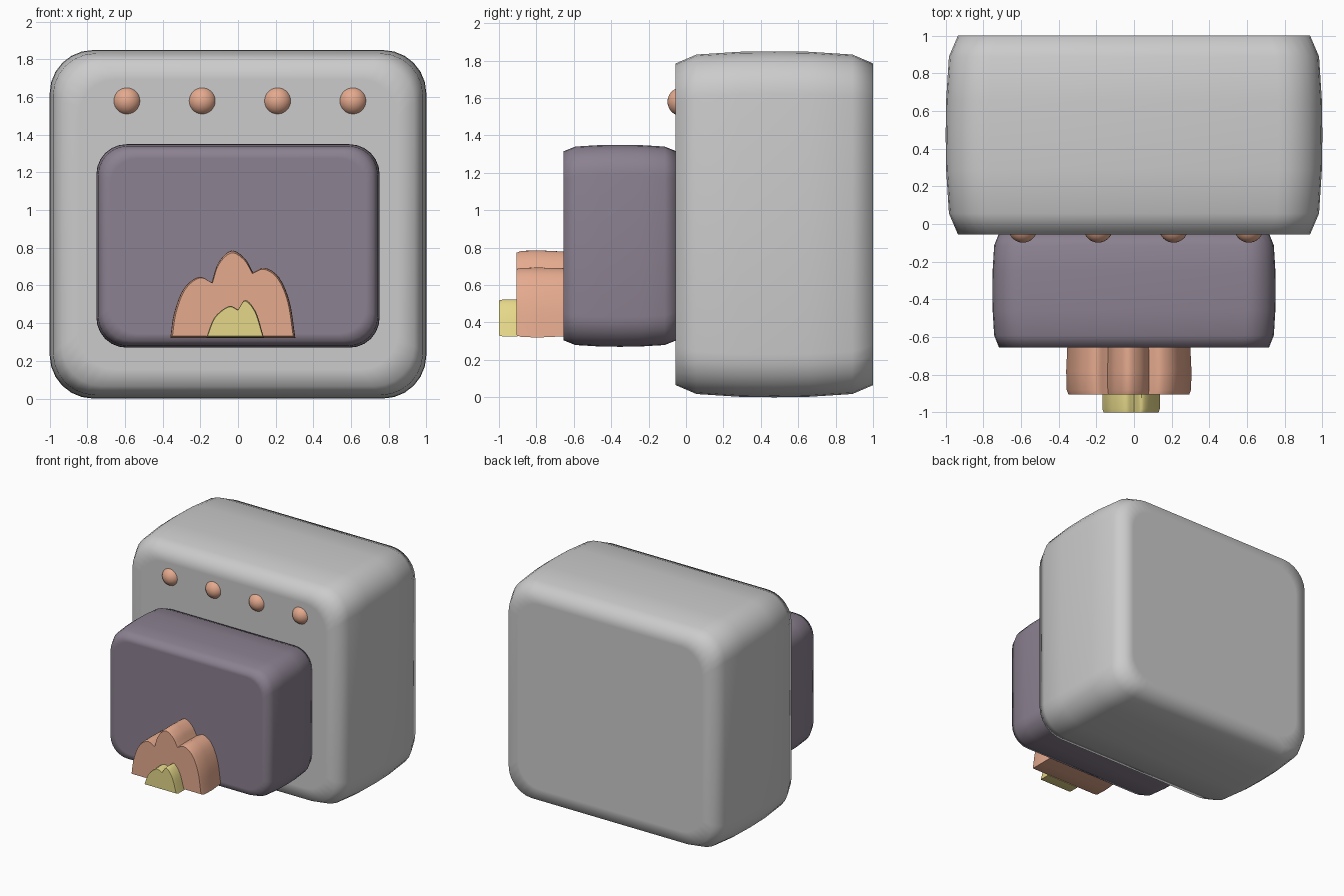
import bpy, bmesh, math
from mathutils import Vector

if "Cube" in bpy.data.objects:
    bpy.data.objects.remove(bpy.data.objects["Cube"])


def material(name, rgb):
    m = bpy.data.materials.new(name)
    m.diffuse_color = (*rgb, 1)
    m.use_nodes = True
    m.node_tree.nodes["Principled BSDF"].inputs["Base Color"].default_value = m.diffuse_color
    return m


PURPLE = material("dark_glass", (0.26, 0.22, 0.28))
PEACH = material("peach", (0.78, 0.40, 0.27))
YELLOW = material("yellow", (0.78, 0.68, 0.25))


def rounded_rect(hx, hz, r, seg=6):
    pts = []
    for k, (sx, sz) in enumerate([(1, 1), (-1, 1), (-1, -1), (1, -1)]):
        for i in range(seg + 1):
            a = math.pi / 2 * (k + i / seg)
            pts.append((sx * (hx - r) + r * math.cos(a),
                        sz * (hz - r) + r * math.sin(a)))
    return pts


def humps(lobes, steps=5):
    """Smooth curve through each lobe; lobes meet in sharp valleys."""
    out = []
    for lobe in lobes:
        p = [Vector(q) for q in lobe]
        p = [2 * p[0] - p[1]] + p + [2 * p[-1] - p[-2]]
        for a, b, c, d in zip(p, p[1:], p[2:], p[3:]):
            for i in range(steps):
                t = i / steps
                out.append(0.5 * (2 * b + (c - a) * t + (2 * a - 5 * b + 4 * c - d) * t * t
                                  + (3 * b - a - 3 * c + d) * t ** 3))
    out.append(Vector(lobes[-1][-1]))
    return out


def loft(name, outline, sections, mat=None, centre=(0, 0), sharp=False):
    """Skin the xz outline through (y, inset) sections and cap both ends."""
    xs, zs = [p[0] for p in outline], [p[1] for p in outline]
    cx, cz = (max(xs) + min(xs)) / 2, (max(zs) + min(zs)) / 2
    hx, hz = (max(xs) - min(xs)) / 2, (max(zs) - min(zs)) / 2
    bm = bmesh.new()
    rings = [[bm.verts.new((centre[0] + cx + (x - cx) * (1 - d / hx), y,
                            centre[1] + cz + (z - cz) * (1 - d / hz)))
              for x, z in outline] for y, d in sections]
    n = len(outline)
    for a, b in zip(rings, rings[1:]):
        for i in range(n):
            j = (i + 1) % n
            bm.faces.new((a[i], a[j], b[j], b[i]))
    bm.faces.new(rings[0])
    bm.faces.new(rings[-1])
    bmesh.ops.recalc_face_normals(bm, faces=bm.faces)
    me = bpy.data.meshes.new(name)
    bm.to_mesh(me)
    bm.free()
    ob = bpy.data.objects.new(name, me)
    bpy.context.collection.objects.link(ob)
    if mat:
        me.materials.append(mat)
    for f in me.polygons:
        f.use_smooth = True
    if sharp:
        bpy.ops.object.select_all(action='DESELECT')
        ob.select_set(True)
        bpy.context.view_layer.objects.active = ob
        bpy.ops.object.shade_smooth_by_angle(angle=math.radians(40))
    return ob


def bulged(y0, y1, inset, rim):
    """Sections of a pillow-sided box with a soft-shaded rim on flat ends."""
    half = [(-1, inset + rim), (-1, inset), (-0.79, inset * 0.27), (-0.35, inset * 0.04)]
    prof = half + [(0, 0)] + [(-t, d) for t, d in reversed(half)]
    return [((y0 + y1) / 2 + t * (y1 - y0) / 2, d) for t, d in prof]


# Oven body and protruding door
loft("oven_body", rounded_rect(1.0, 0.925, 0.23), bulged(-0.055, 1.0, 0.065, 0.09),
     centre=(0, 0.925))
loft("oven_door", rounded_rect(0.752, 0.54, 0.16), bulged(-0.655, -0.05, 0.035, 0.04),
     PURPLE, centre=(0, 0.81))

# Row of round knobs
for i in range(4):
    bpy.ops.mesh.primitive_uv_sphere_add(segments=32, ring_count=16, radius=0.077,
                                         location=(-0.59 + 0.4 * i, -0.022, 1.58))
    knob = bpy.context.object
    knob.name = f"knob_{i + 1}"
    knob.data.materials.append(PEACH)
    bpy.ops.object.shade_smooth()

# Outer flame with three tongues
outer = humps([
    [(-0.36, 0.32), (-0.34, 0.45), (-0.29, 0.58), (-0.21, 0.645), (-0.14, 0.617)],
    [(-0.14, 0.617), (-0.105, 0.72), (-0.035, 0.785), (0.035, 0.745), (0.08, 0.67)],
    [(0.08, 0.67), (0.145, 0.693), (0.22, 0.64), (0.275, 0.51), (0.305, 0.32)]])
loft("outer_flame", outer, [(-0.905, 0.012), (-0.88, 0.002), (-0.78, 0), (-0.65, 0.006)],
     PEACH, sharp=True)

# Inner flame with two tongues
inner = humps([
    [(-0.168, 0.325), (-0.125, 0.43), (-0.05, 0.49), (0.0, 0.472)],
    [(0.0, 0.472), (0.04, 0.523), (0.095, 0.46), (0.137, 0.325)]])
loft("inner_flame", inner, [(-1.0, 0.006), (-0.98, 0), (-0.90, 0)], YELLOW, sharp=True)
